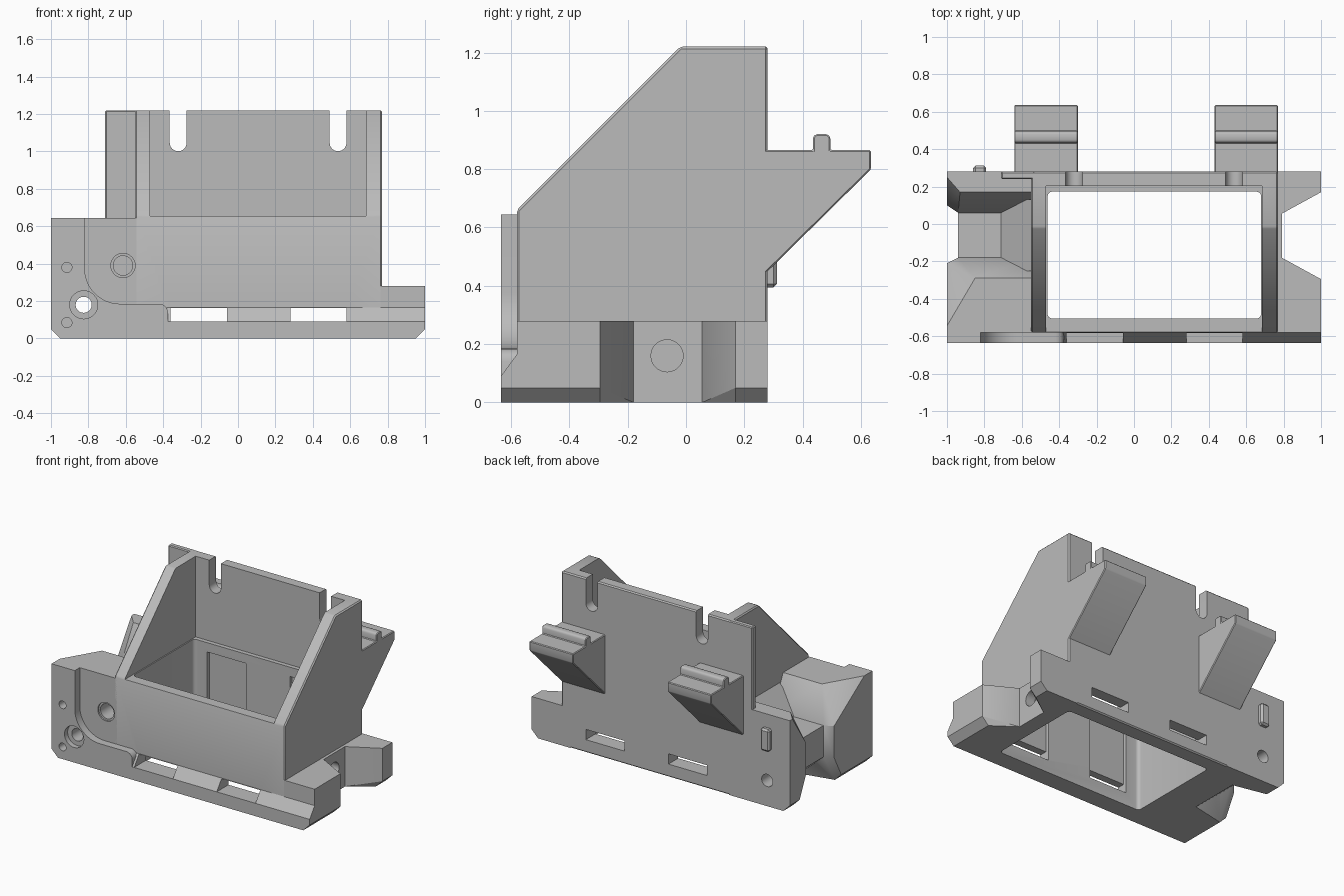
import bpy, bmesh, math
from mathutils import Vector

if "Cube" in bpy.data.objects:
    bpy.data.objects.remove(bpy.data.objects["Cube"])

GREY = (0.5, 0.5, 0.5, 1)
mat = bpy.data.materials.new("plain grey")
mat.use_nodes = True
mat.diffuse_color = GREY
mat.node_tree.nodes["Principled BSDF"].inputs["Base Color"].default_value = GREY


def make(name, bm):
    bmesh.ops.recalc_face_normals(bm, faces=bm.faces)
    me = bpy.data.meshes.new(name)
    bm.to_mesh(me)
    bm.free()
    me.materials.append(mat)
    ob = bpy.data.objects.new(name, me)
    bpy.context.scene.collection.objects.link(ob)
    return ob


def prism(name, axis, pts, lo, hi):
    """Extrude a 2D outline along an axis."""
    place = {"x": lambda a, b: (lo, a, b), "y": lambda a, b: (a, lo, b),
             "z": lambda a, b: (a, b, lo)}[axis]
    bm = bmesh.new()
    face = bm.faces.new([bm.verts.new(place(a, b)) for a, b in pts])
    ext = bmesh.ops.extrude_face_region(bm, geom=[face])["geom"]
    move = Vector([(hi - lo) * (axis == k) for k in "xyz"])
    bmesh.ops.translate(bm, vec=move, verts=[v for v in ext if isinstance(v, bmesh.types.BMVert)])
    return make(name, bm)


def box(name, x0, x1, y0, y1, z0, z1):
    return prism(name, "z", [(x0, y0), (x1, y0), (x1, y1), (x0, y1)], z0, z1)


def arc(cx, cy, r, a0, a1, n):
    return [(cx + r * math.cos(math.radians(a0 + (a1 - a0) * i / n)),
             cy + r * math.sin(math.radians(a0 + (a1 - a0) * i / n))) for i in range(n + 1)]


def bore(name, axis, a, b, r, lo, hi):
    return prism(name, axis, arc(a, b, r, 0, 360, 32)[:-1], lo, hi)


def hull(name, layers):
    """Convex solid from {height: outline points}."""
    bm = bmesh.new()
    for z, pts in layers.items():
        for x, y in pts:
            bm.verts.new((x, y, z))
    bmesh.ops.convex_hull(bm, input=bm.verts)
    bmesh.ops.delete(bm, geom=[v for v in bm.verts if not v.link_faces], context="VERTS")
    bmesh.ops.dissolve_limit(bm, angle_limit=0.01, verts=bm.verts, edges=bm.edges)
    return make(name, bm)


def bake(ob):
    dg = bpy.context.evaluated_depsgraph_get()
    me = bpy.data.meshes.new_from_object(ob.evaluated_get(dg))
    ob.modifiers.clear()
    ob.data = me


def bevel(ob, width=0.008):
    m = ob.modifiers.new("edge", "BEVEL")
    m.width, m.segments, m.limit_method = width, 1, "ANGLE"
    bake(ob)


def cut(ob, cutters):
    for c in cutters:
        m = ob.modifiers.new("cut", "BOOLEAN")
        m.operation, m.object, m.solver = "DIFFERENCE", c, "EXACT"
    bake(ob)


# Cutters
windows = [(-0.36, -0.06), (0.28, 0.58)]
window_cuts = [box("window_cut", a, b, -0.9, 0.9, 0.09, 0.162) for a, b in windows]
panel_cuts = [box("panel_cut", a, b, -0.53, 0.2, 0.09, 0.59) for a, b in windows]
r = 0.025
x0, x1, y0, y1 = -0.462, 0.68, -0.505, 0.173
rounded = (arc(x1 - r, y1 - r, r, 0, 90, 5) + arc(x0 + r, y1 - r, r, 90, 180, 5)
           + arc(x0 + r, y0 + r, r, 180, 270, 5) + arc(x1 - r, y0 + r, r, 270, 360, 5))
cavity = prism("cavity_cut", "z", rounded, -0.1, 1.5)
upper = box("upper_cut", -0.47, 0.685, -0.9, 0.203, 0.655, 1.5)
notches = [prism("notch_cut", "y", arc(x, 1.046, 0.045, 180, 360, 12)
                 + [(x + 0.045, 1.4), (x - 0.045, 1.4)], 0.1, 0.4) for x in (-0.32, 0.535)]
side_bore = bore("side_bore", "x", -0.065, 0.16, 0.055, 0.72, 1.2)
holes = [bore("through_bore", "y", -0.825, 0.18, 0.043, -0.9, 0.9),
         bore("counterbore", "y", -0.825, 0.18, 0.075, -0.9, -0.60),
         bore("screw_bore", "y", -0.915, 0.38, 0.027, -0.9, -0.5),
         bore("screw_bore", "y", -0.915, 0.085, 0.027, -0.9, -0.5)]
round_bore = bore("round_bore", "y", -0.615, 0.39, 0.052, -0.9, -0.42)
round_rim = bore("round_rim", "y", -0.615, 0.39, 0.065, -0.9, -0.57)

# Main open box with sloped side walls
body = prism("main_body", "x", [(-0.58, 0), (0.28, 0), (0.28, 1.22), (-0.02, 1.22),
                                (-0.58, 0.66)], -0.55, 0.77)
bevel(body)
cut(body, [cavity, upper] + panel_cuts + window_cuts + notches + [round_bore])

# Ear beside the back wall
bevel(box("back_ear", -0.71, -0.53, 0.24, 0.28, 0.6, 1.22), 0.006)

# Right side flanges and the recessed web between them
front_out = [(0.7, -0.58), (1, -0.58), (1, -0.295), (0.79, -0.18), (0.7, -0.18)]
back_out = [(0.7, 0.28), (1, 0.28), (1, 0.17), (0.79, 0.055), (0.7, 0.055)]
for name, outline in (("right_front_flange", front_out), ("right_back_flange", back_out)):
    base = [(min(x, 0.95), y) for x, y in outline]
    hull(name, {0.28: outline, 0.05: outline, 0: base})
web = box("right_web", 0.7, 0.79, -0.2, 0.08, 0, 0.28)
cut(web, [side_bore])
cut(body, [side_bore])

# Left side saddle: front lobe, back lobe and bridge
front_mid = [(-0.55, -0.18), (-0.94, -0.18), (-1, -0.21)]
front_lobe = hull("left_front_lobe", {
    0.645: [(-0.53, -0.58), (-0.53, -0.29), (-0.85, -0.29), (-0.94, -0.54),
            (-1, -0.545), (-1, -0.58)],
    0.42: front_mid, 0.2: front_mid,
    0.05: [(-1, -0.29), (-1, -0.58)],
    0: [(-0.95, -0.29), (-0.95, -0.58), (-0.53, -0.58), (-0.53, -0.2)]})
back_mid = [(-0.55, 0.06), (-0.94, 0.06), (-1, 0.1)]
back_lobe = hull("left_back_lobe", {
    0.645: [(-0.53, 0.28), (-0.53, 0.17), (-0.93, 0.17), (-1, 0.25), (-1, 0.28)],
    0.42: back_mid, 0.2: back_mid,
    0.05: [(-1, 0.17), (-1, 0.28)],
    0: [(-0.95, 0.17), (-0.95, 0.28), (-0.53, 0.28), (-0.53, 0.08)]})
bridge = prism("left_bridge", "y", [(-0.53, 0), (-0.71, 0), (-0.94, 0.2), (-0.94, 0.42),
                                    (-0.71, 0.42), (-0.53, 0.61)], -0.25, 0.13)
cut(front_lobe, holes + [round_bore, round_rim])
cut(back_lobe, holes[:1])
cut(bridge, holes[:1])

# Raised front plate with a curved edge
plate = prism("front_plate", "y", [(-1, 0.05), (-1, 0.645), (-0.82, 0.645)]
              + arc(-0.63, 0.375, 0.19, 180, 270, 12)
              + arc(-0.42, 0.14, 0.045, 90, 0, 5) + [(-0.375, 0), (-0.95, 0)], -0.635, -0.57)
cut(plate, holes)

# Sloped lip along the lower front
lip = prism("front_lip", "x", [(-0.635, 0), (-0.635, 0.09), (-0.58, 0.165), (-0.57, 0.165),
                               (-0.57, 0)], -0.38, 1)
corner = prism("corner_cut", "y", [(0.95, 0), (1.1, 0.15), (1.1, -0.1), (0.95, -0.1)], -0.9, 0.9)
cut(lip, window_cuts + [corner])

# Rear hooks with a ridge on top
for side, x in (("left", 0.43), ("right", -0.64)):
    hook = prism(side + "_rear_hook", "x", [
        (0.26, 0.43), (0.26, 0.865), (0.435, 0.865), (0.435, 0.91), (0.445, 0.92), (0.485, 0.92),
        (0.495, 0.91), (0.495, 0.865), (0.635, 0.865), (0.635, 0.8)], x, x + 0.34)
    bevel(hook, 0.005)

# Small tab on the back
bevel(box("back_tab", -0.86, -0.79, 0.26, 0.312, 0.395, 0.55), 0.012)

# Remove the cutters and finish the shading
cutters = (window_cuts + panel_cuts + notches + holes
           + [cavity, upper, side_bore, round_bore, round_rim, corner])
for c in cutters:
    bpy.data.objects.remove(c)
for ob in bpy.context.scene.objects:
    ob.select_set(ob.type == "MESH")
bpy.context.view_layer.objects.active = body
bpy.ops.object.shade_smooth_by_angle(angle=math.radians(30))
